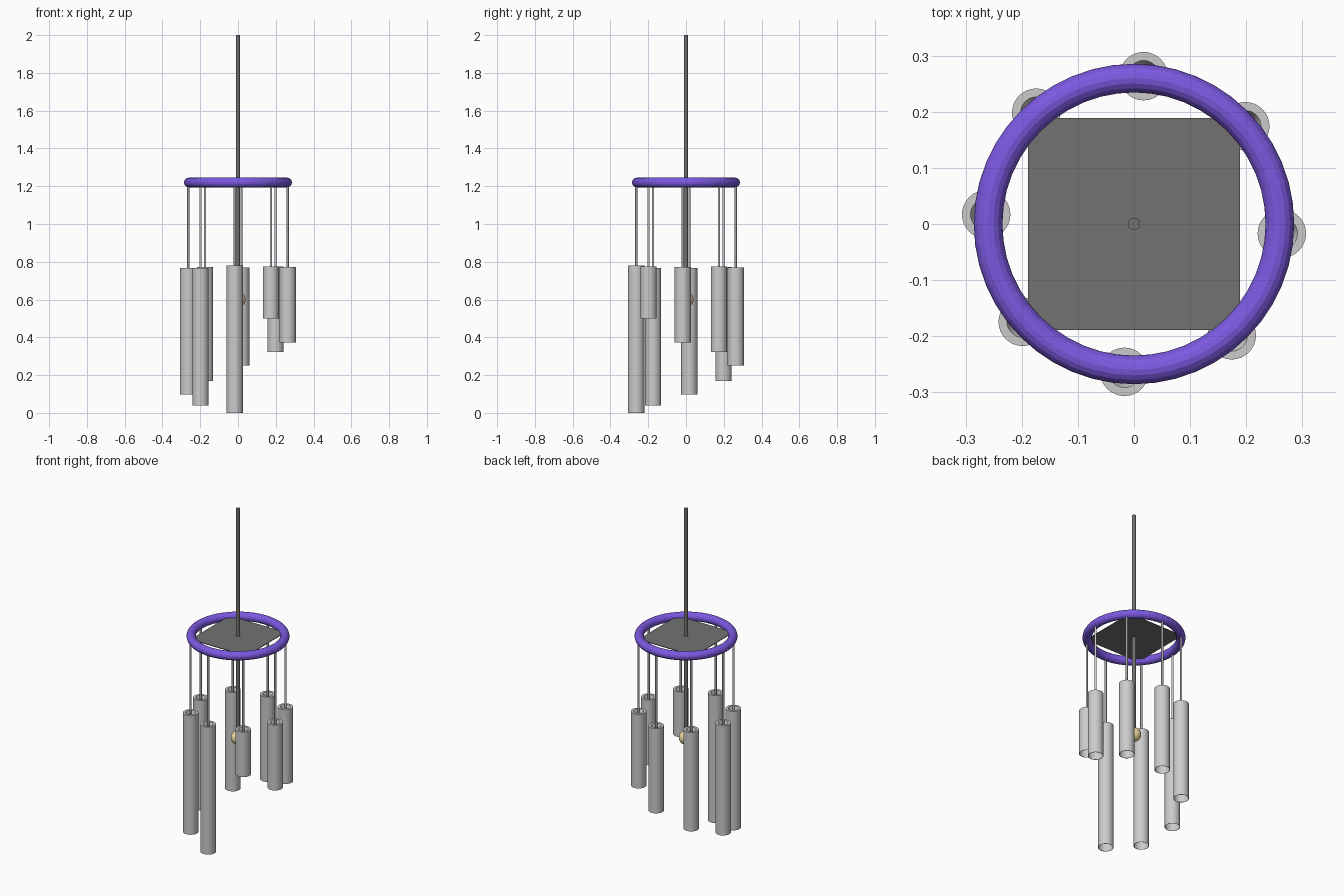
import bpy, bmesh, math

if "Cube" in bpy.data.objects:
    bpy.data.objects.remove(bpy.data.objects["Cube"])


def smooth(ob, angle=35):
    bpy.context.view_layer.objects.active = ob
    ob.select_set(True)
    bpy.ops.object.shade_smooth_by_angle(angle=math.radians(angle))
    ob.select_set(False)


def material(name, rgb):
    m = bpy.data.materials.new(name)
    m.diffuse_color = (*rgb, 1)
    m.use_nodes = True
    m.node_tree.nodes["Principled BSDF"].inputs["Base Color"].default_value = m.diffuse_color
    return m


purple = material("purple", (0.20, 0.10, 0.75))
dark = material("dark_grey", (0.17, 0.17, 0.17))
brass = material("brass", (0.85, 0.70, 0.34))


def rod(name, x, y, z0, z1, r, sides=16):
    bpy.ops.mesh.primitive_cylinder_add(vertices=sides, radius=r, depth=z1 - z0,
                                        location=(x, y, (z0 + z1) / 2))
    ob = bpy.context.object
    ob.name = name
    smooth(ob)
    return ob


def lathe(name, x, y, profile, sides=32):
    # closed profile of (radius, height) points swept around a vertical axis
    bm = bmesh.new()
    rings = [[bm.verts.new((r * math.cos(a), r * math.sin(a), z)) for r, z in profile]
             for a in (2 * math.pi * i / sides for i in range(sides))]
    count = len(profile)
    for i in range(sides):
        a, b = rings[i], rings[(i + 1) % sides]
        for k in range(count):
            n = (k + 1) % count
            bm.faces.new((a[k], b[k], b[n], a[n]))
    bmesh.ops.recalc_face_normals(bm, faces=bm.faces)
    me = bpy.data.meshes.new(name)
    bm.to_mesh(me)
    bm.free()
    ob = bpy.data.objects.new(name, me)
    bpy.context.collection.objects.link(ob)
    ob.location = (x, y, 0)
    smooth(ob)


# top ring
bpy.ops.mesh.primitive_torus_add(major_radius=0.26, minor_radius=0.0255,
                                 major_segments=48, minor_segments=16, location=(0, 0, 1.22))
ring = bpy.context.object
ring.name = "support_ring"
ring.data.materials.append(purple)
for p in ring.data.polygons:
    p.use_smooth = False

# square plate inside the ring
bpy.ops.mesh.primitive_cube_add(size=1, location=(0, 0, 1.22))
plate = bpy.context.object
plate.name = "support_plate"
plate.scale = (0.377, 0.377, 0.004)
plate.data.materials.append(dark)

# hanging rod, centre cord and striker ball
rod("hanging_rod", 0, 0, 1.22, 2.0, 0.011).data.materials.append(dark)
rod("striker_cord", 0, 0, 0.6, 1.22, 0.011).data.materials.append(dark)
bpy.ops.mesh.primitive_uv_sphere_add(segments=32, ring_count=16, radius=0.04, location=(0, 0, 0.6))
ball = bpy.context.object
ball.name = "striker_ball"
ball.data.materials.append(brass)
smooth(ball)

# eight chimes of growing length, rimmed at the top and open below, each on a cord
spans = [(0.50, 0.775), (0.373, 0.772), (0.322, 0.775), (0.252, 0.77),
         (0.168, 0.772), (0.098, 0.768), (0.039, 0.766), (0.0, 0.779)]
for i, (z0, z1) in enumerate(spans):
    a = math.radians(-48.7 + 45 * i)
    x, y = 0.264 * math.cos(a), 0.264 * math.sin(a)
    lathe(f"chime_{i + 1}", x, y, [(0.0432, z0), (0.0432, z1), (0.028, z1), (0.006, z1 - 0.05),
                                   (0.006, z1 - 0.055), (0.0415, z1 - 0.055), (0.0415, z0)])
    rod(f"chime_cord_{i + 1}", x, y, z1 - 0.055, 1.22, 0.006, 12)
